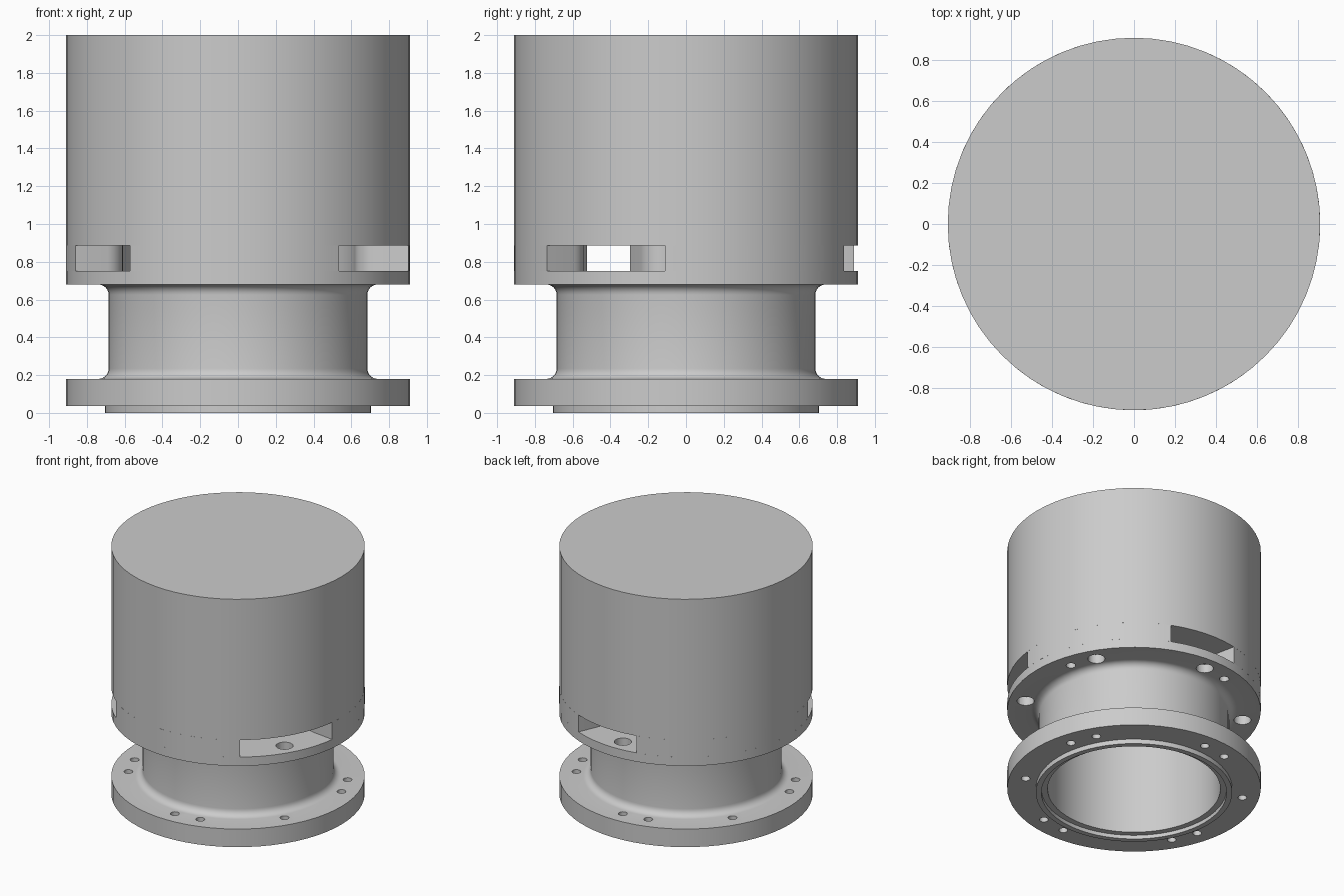
import bpy, bmesh
from math import radians, sin, cos, asin, degrees

cube = bpy.data.objects.get("Cube")
if cube:
    bpy.data.objects.remove(cube, do_unlink=True)

SEG = 64
R_OUT, R_BORE, R_BOLT = 0.91, 0.62, 0.79
FLOOR, SEAM, TOP = 0.75, 0.885, 2.0

metal = bpy.data.materials.new("plain grey metal")
metal.use_nodes = True
GREY = (0.6, 0.6, 0.6, 1)
metal.diffuse_color = GREY
metal.node_tree.nodes["Principled BSDF"].inputs["Base Color"].default_value = GREY


def polar(r, deg):
    return r * cos(radians(deg)), r * sin(radians(deg))


def make_object(name, bm):
    bmesh.ops.recalc_face_normals(bm, faces=bm.faces)
    mesh = bpy.data.meshes.new(name)
    bm.to_mesh(mesh)
    bm.free()
    mesh.materials.append(metal)
    obj = bpy.data.objects.new(name, mesh)
    bpy.context.collection.objects.link(obj)
    return obj


def smooth(obj):
    bpy.ops.object.select_all(action='DESELECT')
    obj.select_set(True)
    bpy.context.view_layer.objects.active = obj
    bpy.ops.object.shade_smooth_by_angle(angle=radians(30))


def lathe(name, profile):
    """Revolve a closed (radius, height) outline."""
    bm = bmesh.new()
    rings = [[bm.verts.new((*polar(r, 360 * i / SEG), z)) for r, z in profile]
             for i in range(SEG)]
    n = len(profile)
    for i in range(SEG):
        a, b = rings[i], rings[(i + 1) % SEG]
        for j in range(n):
            k = (j + 1) % n
            bm.faces.new((a[j], b[j], b[k], a[k]))
    return make_object(name, bm)


def prism(name, outline, z0, z1):
    bm = bmesh.new()
    face = bm.faces.new([bm.verts.new((x, y, z0)) for x, y in outline])
    new = bmesh.ops.extrude_face_region(bm, geom=[face])["geom"]
    moved = [v for v in new if isinstance(v, bmesh.types.BMVert)]
    bmesh.ops.translate(bm, verts=moved, vec=(0, 0, z1 - z0))
    return make_object(name, bm)


def sweep(start, end, steps):
    return [start + (end - start) * i / steps for i in range(steps + 1)]


# Flanged neck: lip with inner step, two flanges, filleted tube
F = 0.055
lower = [(0.74 - F * sin(radians(a)), 0.18 + F * (1 - cos(radians(a))))
         for a in sweep(0, 90, 6)]
upper = [(r, 0.86 - z) for r, z in reversed(lower)]
neck = lathe("flanged_neck", [
    (R_BORE, 0.03), (0.665, 0.03), (0.665, 0), (0.705, 0), (0.705, 0.037),
    (R_OUT, 0.037), *lower, *upper, (R_OUT, 0.68), (R_OUT, FLOOR),
    (R_BORE, FLOOR)][:6] + [(R_OUT, 0.18), *lower, *upper,
    (R_OUT, 0.68), (R_OUT, FLOOR), (R_BORE, FLOOR)])

# Bolt holes through both flanges
six = [30 + 60 * i for i in range(6)]
four = [15 + 90 * i for i in range(4)]
bm = bmesh.new()


def drill(angles, radius, z0, z1):
    for a in angles:
        made = bmesh.ops.create_cone(bm, cap_ends=True, segments=20,
                                     radius1=radius, radius2=radius, depth=z1 - z0)
        bmesh.ops.translate(bm, verts=made["verts"],
                            vec=(*polar(R_BOLT, a), (z0 + z1) / 2))


drill(six + four, 0.032, 0, 0.22)
drill(six, 0.062, 0.64, 0.8)
drill(four, 0.035, 0.64, 0.8)
cutter = make_object("hole_cutter", bm)
cutter.hide_render = True
cut = neck.modifiers.new("holes", 'BOOLEAN')
cut.operation = 'DIFFERENCE'
cut.solver = 'EXACT'
cut.object = cutter
bpy.context.view_layer.objects.active = neck
bpy.ops.object.modifier_apply(modifier=cut.name)
bpy.data.objects.remove(cutter, do_unlink=True)
smooth(neck)

# Ring segments between the three side openings, inner corners rounded
FILLET = 0.12
RC = R_BORE + FILLET
OFF = degrees(asin(FILLET / RC))


def corner(angle, start, end):
    cx, cy = polar(RC, angle)
    return [(cx + dx, cy + dy)
            for dx, dy in (polar(FILLET, a) for a in sweep(start, end, 8))]


for name, a0, a1 in (("left_ring_segment", -7, 67),
                     ("back_ring_segment", 102, 199),
                     ("front_ring_segment", 231, 306)):
    inner = [polar(R_BORE, a) for a in sweep(a0 + OFF, a1 - OFF, 12)][1:-1]
    outer = [polar(R_OUT, a) for a in sweep(a1, a0, 16)]
    outline = (corner(a0 + OFF, a0 - 90, a0 + OFF - 180) + inner
               + corner(a1 - OFF, a1 - OFF + 180, a1 + 90) + outer)
    smooth(prism(name, outline, FLOOR, SEAM))

# Solid cylindrical cap
cap = prism("cap", [polar(R_OUT, 360 * i / SEG) for i in range(SEG)], SEAM, TOP)
smooth(cap)
